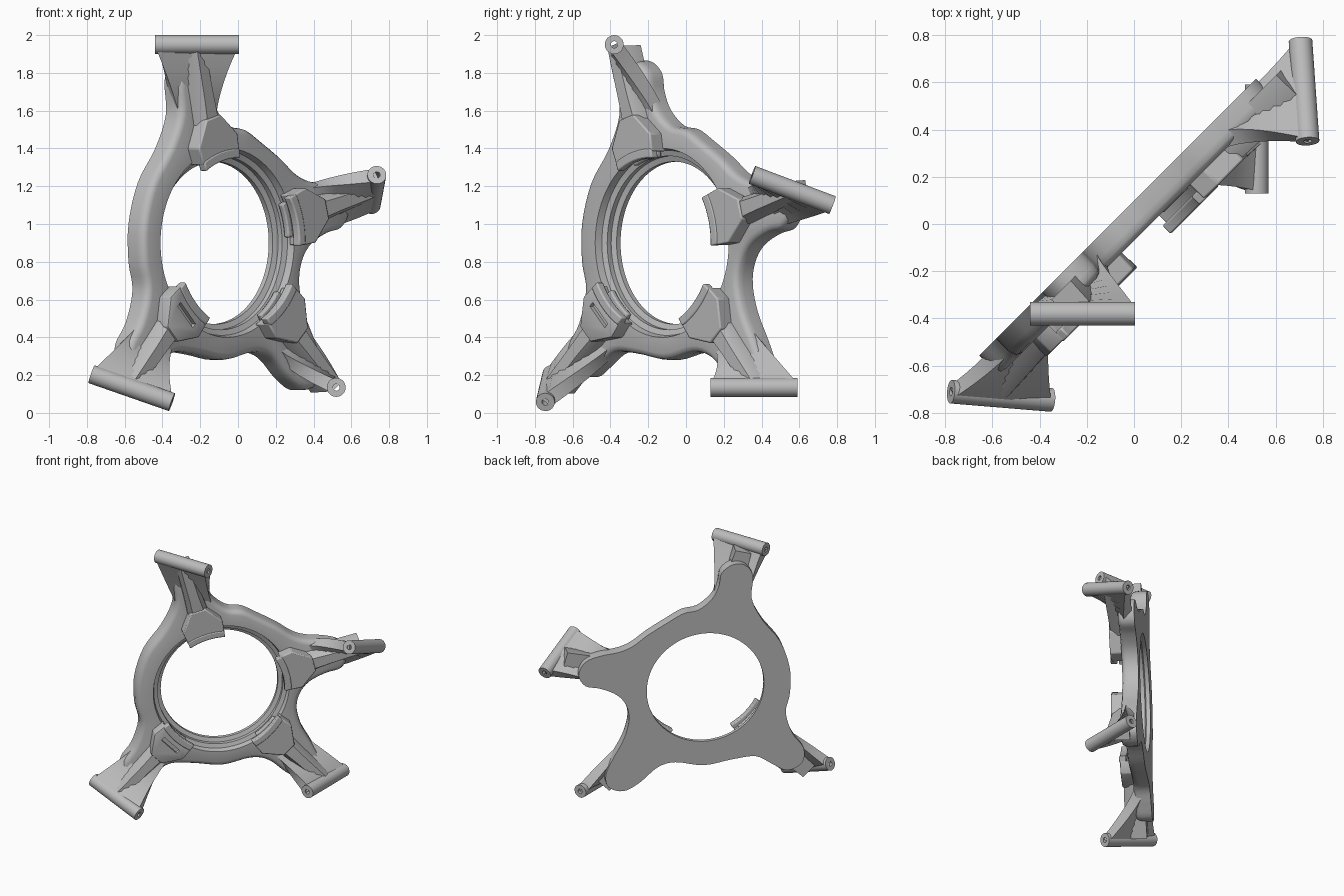
import bpy, bmesh, math
from mathutils import Vector

cube = bpy.data.objects.get("Cube")
if cube:
    bpy.data.objects.remove(cube, do_unlink=True)

# Single cast metal colour
metal = bpy.data.materials.new("cast_grey")
metal.use_nodes = True
grey = (0.5, 0.5, 0.5, 1)
metal.diffuse_color = grey
metal.node_tree.nodes["Principled BSDF"].inputs["Base Color"].default_value = grey

CENTRE_U, CENTRE_V = -0.13, 0.9
BACK, FRONT = -0.07, 0.05
DIAGONAL = math.sqrt(0.5)


def place(u, v, w):
    """Plate coordinates (along, up, out of the front face) to world."""
    return Vector(((u + w) * DIAGONAL, (u - w) * DIAGONAL, v))


def unplace(p):
    return Vector(((p.x + p.y) * DIAGONAL, p.z, (p.x - p.y) * DIAGONAL))


def loft(name, rings, closed=False):
    """Skin a list of equal rings; join last to first, or cap both ends."""
    bm = bmesh.new()
    rows = [[bm.verts.new(p) for p in ring] for ring in rings]
    pairs = list(zip(rows, rows[1:]))
    if closed:
        pairs.append((rows[-1], rows[0]))
    else:
        bm.faces.new(rows[0])
        bm.faces.new(rows[-1])
    count = len(rows[0])
    for a, b in pairs:
        for i in range(count):
            j = (i + 1) % count
            bm.faces.new((a[i], a[j], b[j], b[i]))
    bmesh.ops.recalc_face_normals(bm, faces=bm.faces)
    mesh = bpy.data.meshes.new(name)
    bm.to_mesh(mesh)
    bm.free()
    mesh.materials.append(metal)
    obj = bpy.data.objects.new(name, mesh)
    bpy.context.collection.objects.link(obj)
    return obj


def activate(obj):
    bpy.ops.object.select_all(action='DESELECT')
    obj.select_set(True)
    bpy.context.view_layer.objects.active = obj


def smooth(obj, degrees=35):
    activate(obj)
    bpy.ops.object.shade_smooth_by_angle(angle=math.radians(degrees))


def spline(points, steps):
    """Closed Catmull-Rom curve through 2D points."""
    pts = [Vector(p) for p in points]
    n = len(pts)
    result = []
    for i in range(n):
        a, b, c, d = (pts[(i + k - 1) % n] for k in range(4))
        for k in range(steps):
            t = k / steps
            result.append((2 * b + (c - a) * t + (2 * a - 5 * b + 4 * c - d) * t ** 2
                           + (3 * b - a - 3 * c + d) * t ** 3) / 2)
    return result


# Hub plate outline, counter-clockwise from the top arm
outline = spline([
    (-.08, 1.52), (-.18, 1.6), (-.23, 1.7), (-.25, 1.8), (-.33, 1.86), (-.42, 1.85),
    (-.48, 1.76), (-.47, 1.58), (-.55, 1.4), (-.68, 1.22), (-.75, 1), (-.75, .8),
    (-.72, .65), (-.77, .48), (-.85, .36), (-.84, .24), (-.73, .19), (-.62, .25),
    (-.5, .32), (-.33, .31), (-.12, .28), (.09, .32), (.22, .29), (.35, .18),
    (.47, .12), (.58, .16), (.6, .26), (.55, .38), (.47, .53), (.43, .68),
    (.45, .8), (.52, .89), (.64, .95), (.75, .98), (.8, 1.07), (.75, 1.17),
    (.64, 1.21), (.5, 1.23), (.4, 1.27), (.29, 1.35), (.14, 1.44), (.03, 1.5)], 4)


def offset(points, distance):
    result = []
    for i, p in enumerate(points):
        along = (points[(i + 1) % len(points)] - points[i - 1]).normalized()
        result.append(p + Vector((-along.y, along.x)) * distance)
    return result


bearings = [math.atan2(p.y - CENTRE_V, p.x - CENTRE_U) for p in outline]
first = bearings[0]
bearings = [first + a for a in sorted((b - first + 1e-6) % math.tau for b in bearings)]


def bore(radius, w):
    return [place(CENTRE_U + radius * math.cos(a), CENTRE_V + radius * math.sin(a), w)
            for a in bearings]


def contour(inset, w):
    return [place(p.x, p.y, w) for p in offset(outline, inset)]


# Hub plate: stepped bore, flat front, softened rim, flat back
smooth(loft("hub_plate", [
    bore(.43, BACK), bore(.43, -.04), bore(.46, -.03), bore(.46, 0),
    bore(.49, .01), bore(.5, FRONT),
    contour(.035, FRONT), contour(.014, .042), contour(.004, .026), contour(0, 0),
    contour(0, BACK)], closed=True), 40)


def build_arm(name, front_end, back_end, slotted=False):
    front_end, back_end = Vector(front_end), Vector(back_end)
    axis = (back_end - front_end).normalized()
    middle = (front_end + back_end) / 2
    local = unplace(middle) - Vector((CENTRE_U, CENTRE_V, 0))
    reach = local.xy.length
    ca, sa = local.x / reach, local.y / reach

    def at(r, s, w):
        return place(CENTRE_U + r * ca - s * sa, CENTRE_V + r * sa + s * ca, w)

    def prism(part, shape, low, high, bevel=0.008):
        obj = loft(part, [[at(r, s, w) for r, s in shape] for w in (low, high)])
        if bevel:
            mod = obj.modifiers.new("soft_edges", 'BEVEL')
            mod.width, mod.segments = bevel, 2
        return obj

    # Hollow pivot tube
    turn = axis.to_track_quat('Z', 'Y')

    def circle(centre, radius, sides=32):
        return [centre + turn @ Vector((radius * math.cos(math.tau * i / sides),
                                        radius * math.sin(math.tau * i / sides), 0))
                for i in range(sides)]

    smooth(loft(name + "_tube", [circle(front_end, .05), circle(back_end, .05),
                                 circle(back_end, .018), circle(front_end, .018)], True))

    # Twisted web flaring from the plate out to the tube
    side = 1 if (at(1, 1, 0) - at(1, 0, 0)).dot(axis) > 0 else -1
    root_back, root_front = at(.7, side * .12, -.03), at(.7, -side * .12, .01)
    root_mid, root_half = (root_back + root_front) / 2, (root_back - root_front) / 2
    tip_half = (back_end - front_end) * .49
    rings = []
    for k in range(9):
        t = k / 8
        mid = root_mid.lerp(middle, t)
        half = root_half.lerp(tip_half, t ** 1.35)
        thick = half.cross(middle - root_mid).normalized() * .038
        rings.append([mid + half + thick, mid - half + thick,
                      mid - half - thick, mid + half - thick])
    smooth(loft(name + "_web", rings))

    # Raised rib from the pad to the tube
    ribs = []
    for r, base, crest, top in ((.6, .085, .045, .12), (.8, .07, .035, .13),
                                (reach - .02, .06, .03, .14)):
        ribs.append([at(r, -base, -.02), at(r, -base * .9, top - .05), at(r, -crest, top),
                     at(r, crest, top), at(r, base * .9, top - .05), at(r, base, -.02)])
    smooth(loft(name + "_rib", ribs), 50)

    # Mounting pad: body, overhanging lip and lower ledge with curved inner edge
    def arc(radius, spread):
        return [(radius * math.cos(spread * i / 4), radius * math.sin(spread * i / 4))
                for i in range(-4, 5)]

    body = prism(name + "_pad",
                 arc(.485, .29) + [(.56, .15), (.69, .055), (.69, -.055), (.56, -.15)],
                 .03, .135)
    smooth(prism(name + "_pad_lip", arc(.45, .3) + arc(.5, .28)[::-1], .09, .14))
    smooth(prism(name + "_pad_ledge", arc(.455, .2) + arc(.5, .2)[::-1], .02, .055))
    if slotted:
        cutter = prism("slot_cutter", [(.53, -.08), (.56, -.08), (.56, .08), (.53, .08)],
                       .11, .2, 0)
        cutter.hide_render = True
        cut = body.modifiers.new("slot", 'BOOLEAN')
        cut.operation, cut.object = 'DIFFERENCE', cutter
        activate(body)
        for mod in list(body.modifiers):
            bpy.ops.object.modifier_apply(modifier=mod.name)
        bpy.data.objects.remove(cutter, do_unlink=True)
    smooth(body)


# Four arms, each given by the front and back ends of its tube
build_arm("upper_arm", (.005, -.38, 1.95), (-.44, -.38, 1.95))
build_arm("left_arm", (.735, .35, 1.26), (.705, .775, 1.1))
build_arm("lower_left_arm", (.52, .13, .135), (.52, .59, .135))
build_arm("lower_right_arm", (-.35, -.745, .057), (-.775, -.71, .205), slotted=True)
